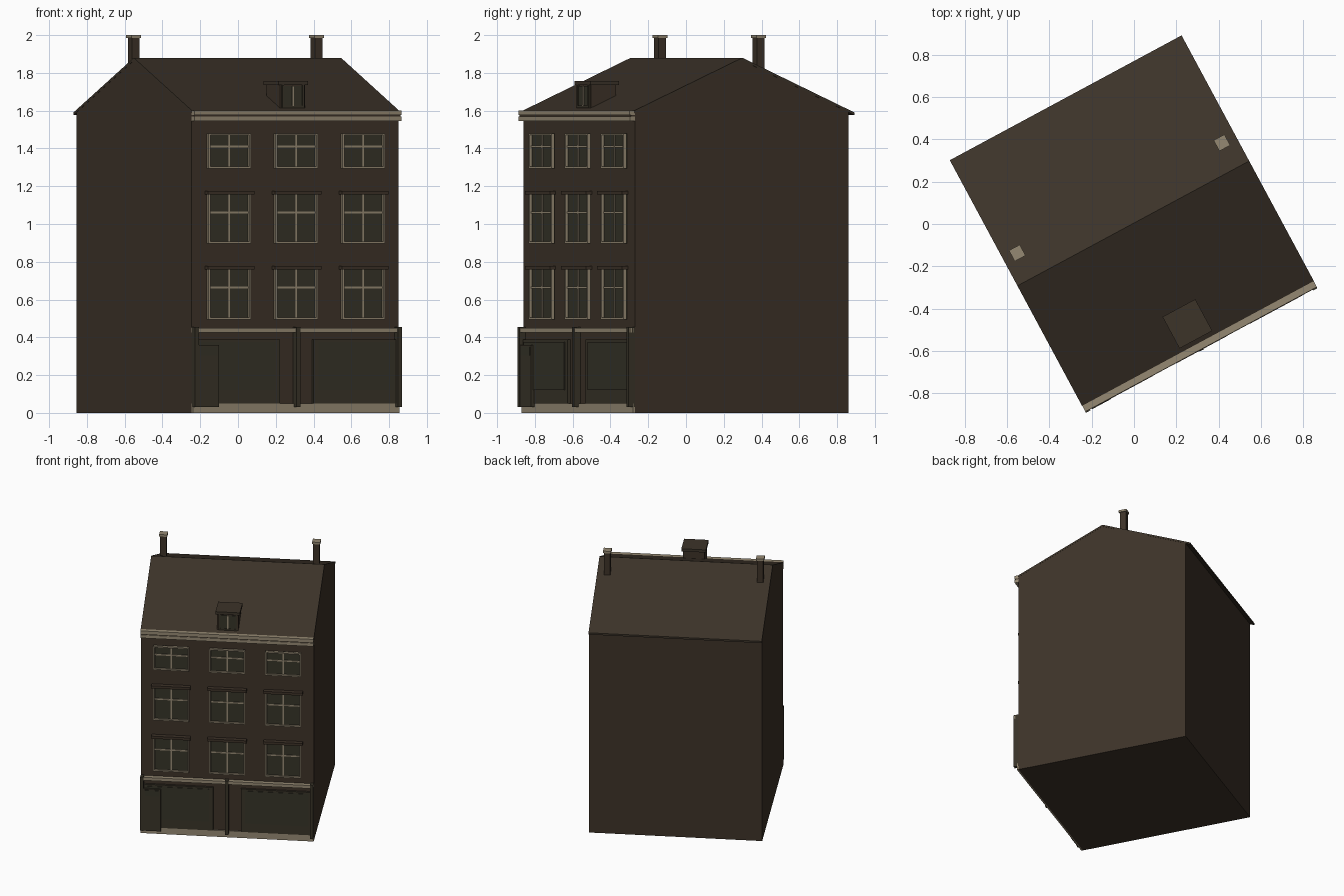
import bpy, bmesh, math
from mathutils import Matrix, Vector

cube = bpy.data.objects.get("Cube")
if cube:
    bpy.data.objects.remove(cube, do_unlink=True)


def material(name, rgb):
    m = bpy.data.materials.new(name)
    m.use_nodes = True
    m.diffuse_color = (*rgb, 1)
    m.node_tree.nodes["Principled BSDF"].inputs["Base Color"].default_value = (*rgb, 1)
    return m


BRICK = material("dark brown brick", (0.046, 0.032, 0.021))
ROOF = material("brown roof tile", (0.045, 0.033, 0.022))
TRIM = material("cream trim", (0.30, 0.25, 0.17))
GLASS = material("dark olive glass", (0.036, 0.033, 0.021))
TIMBER = material("dark timber", (0.040, 0.033, 0.021))

# The house is turned on its plot: u runs along the facade, v runs inwards from it.
TURN = math.radians(28.3)
PLACE = Matrix.Translation((0.3025, -0.565, 0)) @ Matrix.Rotation(TURN, 4, 'Z')
HALF = 0.622      # half facade width
DEPTH = 1.285     # house depth
EAVES = 1.6
RIDGE_V, RIDGE_Z = 0.645, 1.88


def finish(name, bm, mat):
    bmesh.ops.recalc_face_normals(bm, faces=bm.faces)
    bm.transform(PLACE)
    me = bpy.data.meshes.new(name)
    bm.to_mesh(me)
    bm.free()
    me.materials.append(mat)
    ob = bpy.data.objects.new(name, me)
    bpy.context.scene.collection.objects.link(ob)
    return ob


def boxes(name, mat, *extents):
    """One object made of boxes, each given as u0, u1, v0, v1, z0, z1."""
    bm = bmesh.new()
    for u0, u1, v0, v1, z0, z1 in extents:
        mid = Vector((u0 + u1, v0 + v1, z0 + z1)) / 2
        size = Matrix.Diagonal((abs(u1 - u0), abs(v1 - v0), abs(z1 - z0), 1))
        bmesh.ops.create_cube(bm, size=1, matrix=Matrix.Translation(mid) @ size)
    return finish(name, bm, mat)


def extrusion(name, mat, profile, half):
    """Extrude a (v, z) outline along the facade direction."""
    bm = bmesh.new()
    face = bm.faces.new([bm.verts.new((-half, v, z)) for v, z in profile])
    out = bmesh.ops.extrude_face_region(bm, geom=[face])
    moved = [g for g in out["geom"] if isinstance(g, bmesh.types.BMVert)]
    bmesh.ops.translate(bm, verts=moved, vec=(2 * half, 0, 0))
    return finish(name, bm, mat)


# House walls with gables
drop = 0.008
extrusion("house_walls", BRICK, [
    (0, 0), (0, EAVES - drop), (RIDGE_V, RIDGE_Z - drop),
    (DEPTH, EAVES - drop), (DEPTH, 0)], HALF)

# Pitched roof with a small overhang at the back
thick = 0.014
roof_line = [(-0.005, 1.6), (RIDGE_V, RIDGE_Z), (1.32, 1.59)]
extrusion("roof", ROOF,
          roof_line + [(v, z - thick) for v, z in reversed(roof_line)], HALF + 0.001)

# Cornice in two bands with a dark groove between
boxes("cornice", TRIM,
      (-HALF, HALF, -0.032, 0.004, 1.578, 1.602),
      (-HALF, HALF, -0.030, 0, 1.545, 1.57))
boxes("cornice_groove", BRICK, (-HALF, HALF, -0.024, 0, 1.57, 1.578))


def window(name, u, z0, z1, bar_z, lintel):
    w, t = 0.128, 0.01
    boxes(name + "_glass", GLASS, (u - w, u + w, -0.004, 0, z0, z1))
    boxes(name + "_frame", TRIM,
          (u - w, u - w + t, -0.02, 0, z0, z1),
          (u + w - t, u + w, -0.02, 0, z0, z1),
          (u - w + t, u + w - t, -0.02, 0, z0, z0 + t),
          (u - w + t, u + w - t, -0.02, 0, z1 - t, z1))
    boxes(name + "_glazing_bars", TRIM,
          (u - 0.005, u + 0.005, -0.01, 0, z0 + t, z1 - t),
          (u - w + t, u + w - t, -0.009, 0, bar_z - 0.005, bar_z + 0.005))
    if lintel:
        boxes(name + "_lintel", BRICK,
              (u - 0.14, u + 0.14, -0.035, 0, z1 - 0.012, z1 + 0.008))


# Three floors of three windows
floors = {
    "first_floor": (0.495, 0.77, 0.663, True),
    "second_floor": (0.897, 1.167, 1.06, True),
    "third_floor": (1.294, 1.48, 1.41, False),
}
for floor, (z0, z1, bar_z, lintel) in floors.items():
    for side, u in (("right", -0.403), ("middle", 0), ("left", 0.403)):
        window(f"{floor}_{side}_window", u, z0, z1, bar_z, lintel)

# Shopfront: plinth, moulding, pilasters and display windows
boxes("plinth", TRIM, (-HALF, HALF, -0.012, 0, 0, 0.05))
boxes("shop_moulding", TRIM, (-HALF, HALF, -0.034, 0, 0.426, 0.45))
for side, u in (("right", -0.61), ("middle", 0), ("left", 0.61)):
    boxes(f"{side}_pilaster", TIMBER, (u - 0.012, u + 0.012, -0.038, 0, 0.03, 0.455))
for side, s in (("right", -1), ("left", 1)):
    boxes(f"{side}_shop_case", TIMBER, (s * 0.1, s * 0.598, -0.017, 0, 0.05, 0.388))
    boxes(f"{side}_shop_glass", GLASS, (s * 0.13, s * 0.585, -0.021, -0.017, 0.12, 0.375))

# Entrance door with a panel above
boxes("front_door", TIMBER, (-0.598, -0.475, -0.034, 0, 0.03, 0.36))
boxes("door_fanlight", GLASS, (-0.588, -0.487, -0.037, -0.034, 0.305, 0.35))

# Dormer
boxes("dormer_walls", BRICK, (-0.076, 0.076, 0.03, 0.18, 1.6, 1.737))
boxes("dormer_roof", ROOF, (-0.088, 0.088, 0.02, 0.19, 1.737, 1.758))
boxes("dormer_glass", GLASS, (-0.058, 0.058, 0.025, 0.03, 1.625, 1.73))
boxes("dormer_glazing_bar", TRIM, (-0.005, 0.005, 0.02, 0.03, 1.625, 1.73))
boxes("dormer_frame", TIMBER,
      (-0.066, -0.056, 0.02, 0.03, 1.615, 1.737),
      (0.056, 0.066, 0.02, 0.03, 1.615, 1.737),
      (-0.056, 0.056, 0.02, 0.03, 1.615, 1.627))

# Chimneys behind the ridge
for side, u in (("right", -0.55), ("left", 0.55)):
    v = 0.782
    boxes(f"{side}_chimney", BRICK,
          (u - 0.023, u + 0.023, v - 0.023, v + 0.023, 1.76, 1.984))
    boxes(f"{side}_chimney_cap", TRIM,
          (u - 0.029, u + 0.029, v - 0.029, v + 0.029, 1.984, 2.0))
